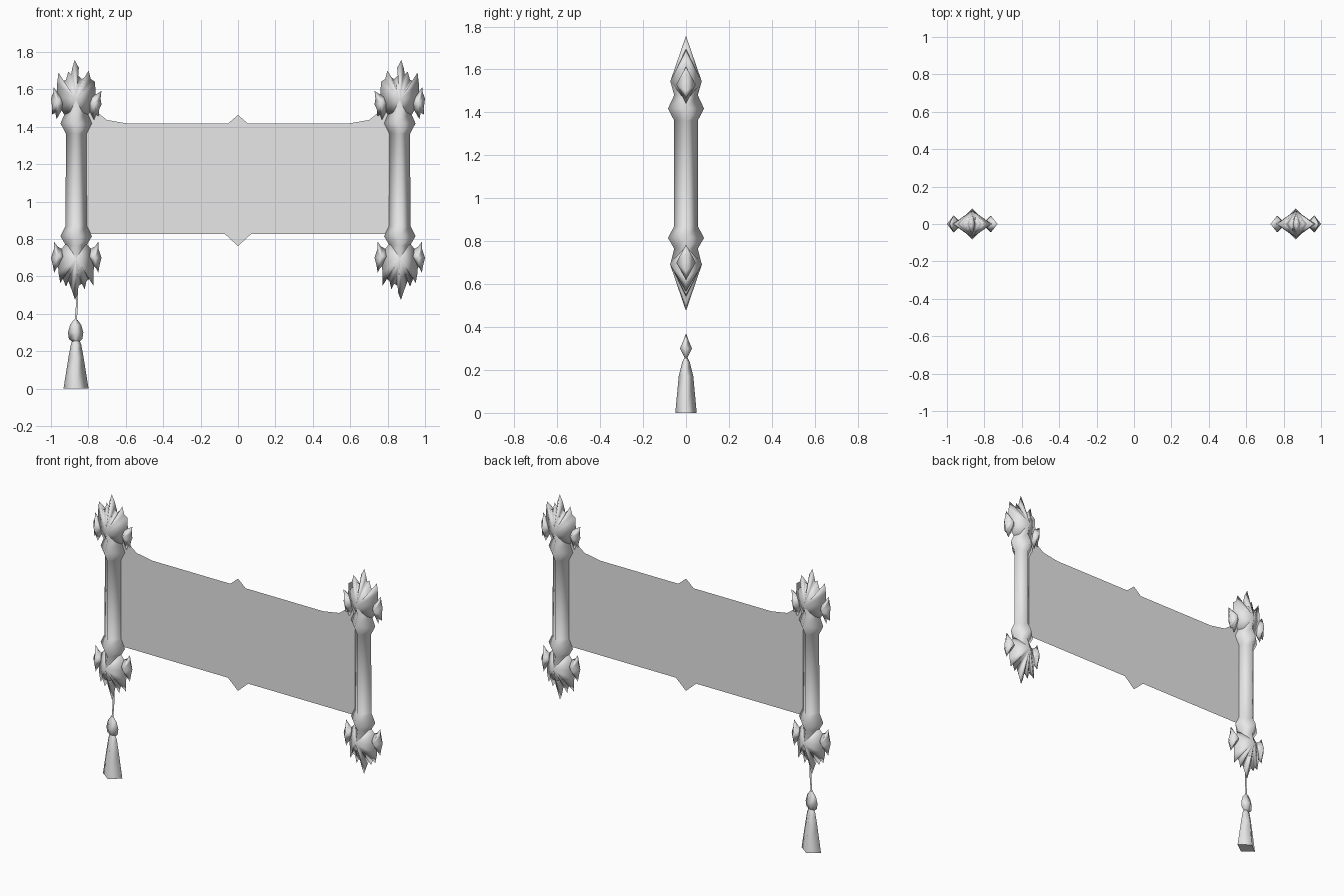
import bpy, bmesh, math
from mathutils import Vector

if "Cube" in bpy.data.objects:
    bpy.data.objects.remove(bpy.data.objects["Cube"], do_unlink=True)

grey = bpy.data.materials.new("plain_grey")
grey.use_nodes = True
grey.diffuse_color = (0.8, 0.8, 0.8, 1)
grey.node_tree.nodes["Principled BSDF"].inputs["Base Color"].default_value = (0.8, 0.8, 0.8, 1)

POST_X = 0.865


def finish(bm, name, recalc=True):
    if recalc:
        bmesh.ops.recalc_face_normals(bm, faces=bm.faces[:])
    for f in bm.faces:
        f.smooth = True
    me = bpy.data.meshes.new(name)
    bm.to_mesh(me)
    bm.free()
    me.materials.append(grey)
    ob = bpy.data.objects.new(name, me)
    bpy.context.collection.objects.link(ob)
    return ob


def diamond_loft(name, cx, rings):
    """Four-sided column through rings of (z, x radius, y radius)."""
    bm = bmesh.new()
    loops = []
    for z, rx, ry in rings:
        loops.append([bm.verts.new((cx + rx * a, ry * b, z))
                      for a, b in ((1, 0), (0, 1), (-1, 0), (0, -1))])
    for lo, hi in zip(loops, loops[1:]):
        for i in range(4):
            j = (i + 1) % 4
            bm.faces.new((lo[i], lo[j], hi[j], hi[i]))
    for cap in (bm.faces.new(loops[0]), bm.faces.new(loops[-1])):
        for e in cap.edges:
            e.smooth = False
    return finish(bm, name)


def flame(name, cx, side, outline, centre, depth):
    """Leaf-like shape: sharp outline at y = 0 rising to a centre on both faces."""
    bm = bmesh.new()
    pts = [(cx + side * x, z) for x, z in outline]
    c = (cx + side * centre[0], centre[1])
    rim = [bm.verts.new((x, 0, z)) for x, z in pts]
    for s in (-1, 1):
        tip = bm.verts.new((c[0], s * depth, c[1]))
        for i, v in enumerate(rim):
            bm.faces.new((v, rim[(i + 1) % len(rim)], tip))
    return finish(bm, name)


# Outlines, x measured from the post axis and positive toward the outer side
TOP_HEAD = [(0.055, 1.45), (0.085, 1.50), (0.105, 1.56), (0.102, 1.63), (0.095, 1.69),
            (0.075, 1.645), (0.055, 1.65), (0.042, 1.695), (0.027, 1.68), (0.022, 1.71),
            (0.008, 1.757), (-0.014, 1.715), (-0.01, 1.675), (-0.03, 1.655), (-0.045, 1.665),
            (-0.066, 1.70), (-0.078, 1.655), (-0.10, 1.64), (-0.105, 1.56),
            (-0.085, 1.50), (-0.055, 1.45)]
TOP_WING_OUT = [(0.06, 1.52), (0.075, 1.57), (0.10, 1.585), (0.122, 1.613), (0.122, 1.585),
                (0.135, 1.55), (0.128, 1.50), (0.13, 1.465), (0.112, 1.475), (0.105, 1.44),
                (0.085, 1.475)]
TOP_WING_IN = [(-0.06, 1.52), (-0.08, 1.57), (-0.11, 1.575), (-0.135, 1.592), (-0.13, 1.55),
               (-0.135, 1.52), (-0.122, 1.49), (-0.12, 1.455), (-0.105, 1.465),
               (-0.095, 1.435), (-0.075, 1.475)]
LOW_HEAD = [(0.055, 0.775), (0.085, 0.74), (0.098, 0.68), (0.095, 0.62), (0.085, 0.565),
            (0.072, 0.59), (0.055, 0.545), (0.042, 0.575), (0.025, 0.53), (0.018, 0.51),
            (0.006, 0.475), (-0.008, 0.51), (-0.012, 0.55), (-0.03, 0.56), (-0.045, 0.53),
            (-0.055, 0.575), (-0.075, 0.59), (-0.092, 0.55), (-0.092, 0.62),
            (-0.098, 0.68), (-0.085, 0.74), (-0.055, 0.775)]
LOW_WING = [(0.055, 0.71), (0.075, 0.745), (0.10, 0.76), (0.118, 0.785), (0.12, 0.745),
            (0.135, 0.70), (0.125, 0.66), (0.118, 0.62), (0.105, 0.645), (0.09, 0.66),
            (0.075, 0.68)]

# Posts with flared collars, flame crowns and side wings, mirrored left and right
POST = [(0.61, 0.03, 0.045), (0.69, 0.07, 0.074), (0.765, 0.055, 0.055), (0.815, 0.084, 0.084),
        (0.87, 0.057, 0.055), (1.362, 0.055, 0.055), (1.418, 0.084, 0.084),
        (1.48, 0.057, 0.055), (1.545, 0.07, 0.073), (1.63, 0.03, 0.043)]
for label, s in (("left", 1), ("right", -1)):
    cx = s * POST_X
    diamond_loft(label + "_post", cx, POST)
    flame(label + "_top_flame", cx, s, TOP_HEAD, (0, 1.545), 0.073)
    flame(label + "_top_outer_wing", cx, s, TOP_WING_OUT, (0.10, 1.53), 0.045)
    flame(label + "_top_inner_wing", cx, s, TOP_WING_IN, (-0.10, 1.53), 0.045)
    flame(label + "_bottom_flame", cx, s, LOW_HEAD, (0, 0.694), 0.075)
    flame(label + "_bottom_outer_wing", cx, s, LOW_WING, (0.098, 0.70), 0.045)
    flame(label + "_bottom_inner_wing", cx, -s, LOW_WING, (0.098, 0.70), 0.045)


def flat_sheet(name, pts):
    """Single flat face in the y = 0 plane, facing the front."""
    bm = bmesh.new()
    face = bm.faces.new([bm.verts.new((x, 0, z)) for x, z in pts])
    face.normal_update()
    if face.normal.y > 0:
        face.normal_flip()
    return finish(bm, name, recalc=False)


# Hanging sheet with small points in the middle of the top and bottom edges
half = [(0.07, 0.826), (0.85, 0.826), (0.85, 1.53), (0.77, 1.49), (0.70, 1.436),
        (0.59, 1.417), (0.053, 1.417)]
flat_sheet("sheet", [(0, 0.762)] + half + [(0, 1.463)] + [(-x, z) for x, z in reversed(half)])

# Tassel below the right post: cord, bead and skirt
flat_sheet("tassel_cord", [(-0.874, 0.36), (-0.862, 0.36), (-0.855, 0.45), (-0.855, 0.54),
                           (-0.868, 0.54), (-0.866, 0.45)])
diamond_loft("tassel_bead", -0.868, [(0.25, 0.018, 0.003), (0.265, 0.036, 0.011),
                                     (0.30, 0.041, 0.028), (0.34, 0.03, 0.011),
                                     (0.368, 0.01, 0.002)])
diamond_loft("tassel_skirt", -0.866, [(0, 0.067, 0.05), (0.17, 0.04, 0.034),
                                      (0.235, 0.028, 0.018), (0.255, 0.02, 0.008)])
